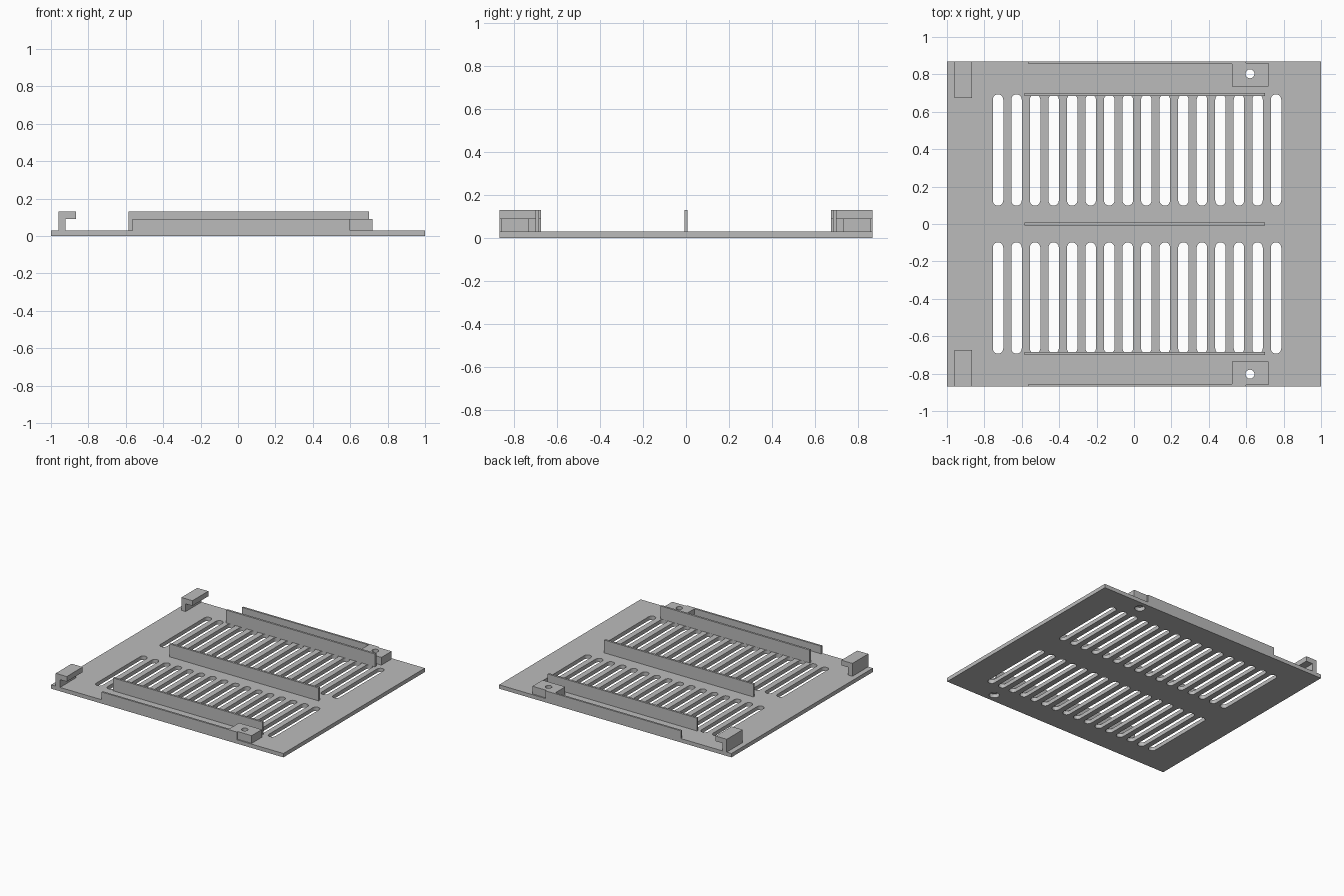
import bpy
import bmesh
from math import cos, sin, pi
from mathutils import Vector

if "Cube" in bpy.data.objects:
    bpy.data.objects.remove(bpy.data.objects["Cube"], do_unlink=True)

grey = bpy.data.materials.new("plain grey")
grey.use_nodes = True
grey.diffuse_color = (0.5, 0.5, 0.5, 1)
grey.node_tree.nodes["Principled BSDF"].inputs["Base Color"].default_value = (0.5, 0.5, 0.5, 1)

PLATE_TOP = 0.03
HALF_DEPTH = 0.87


def prism(name, outlines, low, high, axis="z"):
    """Extrude closed outlines along z (outline in xy) or y (outline in xz)."""
    bm = bmesh.new()
    for outline in outlines:
        points = [Vector((a, b, low)) if axis == "z" else Vector((a, low, b)) for a, b in outline]
        face = bm.faces.new([bm.verts.new(p) for p in points])
        moved = bmesh.ops.extrude_face_region(bm, geom=[face])["geom"]
        push = Vector((0, 0, high - low)) if axis == "z" else Vector((0, high - low, 0))
        bmesh.ops.translate(bm, vec=push, verts=[v for v in moved if isinstance(v, bmesh.types.BMVert)])
    bmesh.ops.recalc_face_normals(bm, faces=bm.faces)
    mesh = bpy.data.meshes.new(name)
    bm.to_mesh(mesh)
    bm.free()
    mesh.materials.append(grey)
    obj = bpy.data.objects.new(name, mesh)
    bpy.context.collection.objects.link(obj)
    return obj


def rect(x0, x1, y0, y1):
    return [(x0, y0), (x1, y0), (x1, y1), (x0, y1)]


def capsule(x, y0, y1, r, steps=10):
    """Round-ended slot; a circle when y0 equals y1."""
    points = []
    for centre, start in ((y1, 0), (y0, pi)):
        for i in range(steps + (y0 != y1)):
            a = start + pi * i / steps
            points.append((x + r * cos(a), centre + r * sin(a)))
    return points


def cut(target, outlines):
    """Cut outlines straight through the target."""
    cutter = prism("cutter", outlines, -0.2, 0.3)
    cutter.hide_render = True
    mod = target.modifiers.new("cut", "BOOLEAN")
    mod.operation = "DIFFERENCE"
    mod.solver = "EXACT"
    mod.object = cutter
    bpy.context.view_layer.objects.active = target
    bpy.ops.object.modifier_apply(modifier=mod.name)
    bpy.data.objects.remove(cutter, do_unlink=True)


# Base plate with two rows of vent slots and wide screw-head recesses
plate = prism("vent_plate", [rect(-1, 1, -HALF_DEPTH, HALF_DEPTH)], 0, PLATE_TOP)
holes = []
for side in (-1, 1):
    for i in range(16):
        near, far = sorted((side * 0.126, side * 0.665))
        holes.append(capsule(-0.727 + i * 0.0991, near, far, 0.028))
    holes.append(capsule(0.62, side * 0.803, side * 0.803, 0.037))
cut(plate, holes)

# Upright ribs between and beside the slot rows
for name, y in (("front_rib", -0.693), ("middle_rib", 0), ("back_rib", 0.693)):
    prism(name, [rect(-0.585, 0.70, y - 0.008, y + 0.008)], PLATE_TOP, 0.13)

for label, side in (("front", -1), ("back", 1)):
    # Low wall along the edge
    y0, y1 = sorted((side * 0.855, side * HALF_DEPTH))
    prism(label + "_edge_wall", [rect(-0.565, 0.60, y0, y1)], PLATE_TOP, 0.09)

    # Screw block with a through hole
    y0, y1 = sorted((side * 0.735, side * 0.86))
    block = prism(label + "_screw_block", [rect(0.525, 0.72, y0, y1)], PLATE_TOP, 0.09)
    cut(block, [capsule(0.62, side * 0.803, side * 0.803, 0.024)])

    # Hook that overhangs inward
    y0, y1 = sorted((side * 0.675, side * HALF_DEPTH))
    hook = [(-0.96, PLATE_TOP), (-0.923, PLATE_TOP), (-0.923, 0.09),
            (-0.865, 0.09), (-0.865, 0.13), (-0.96, 0.13)]
    prism(label + "_hook", [hook], y0, y1, axis="y")
